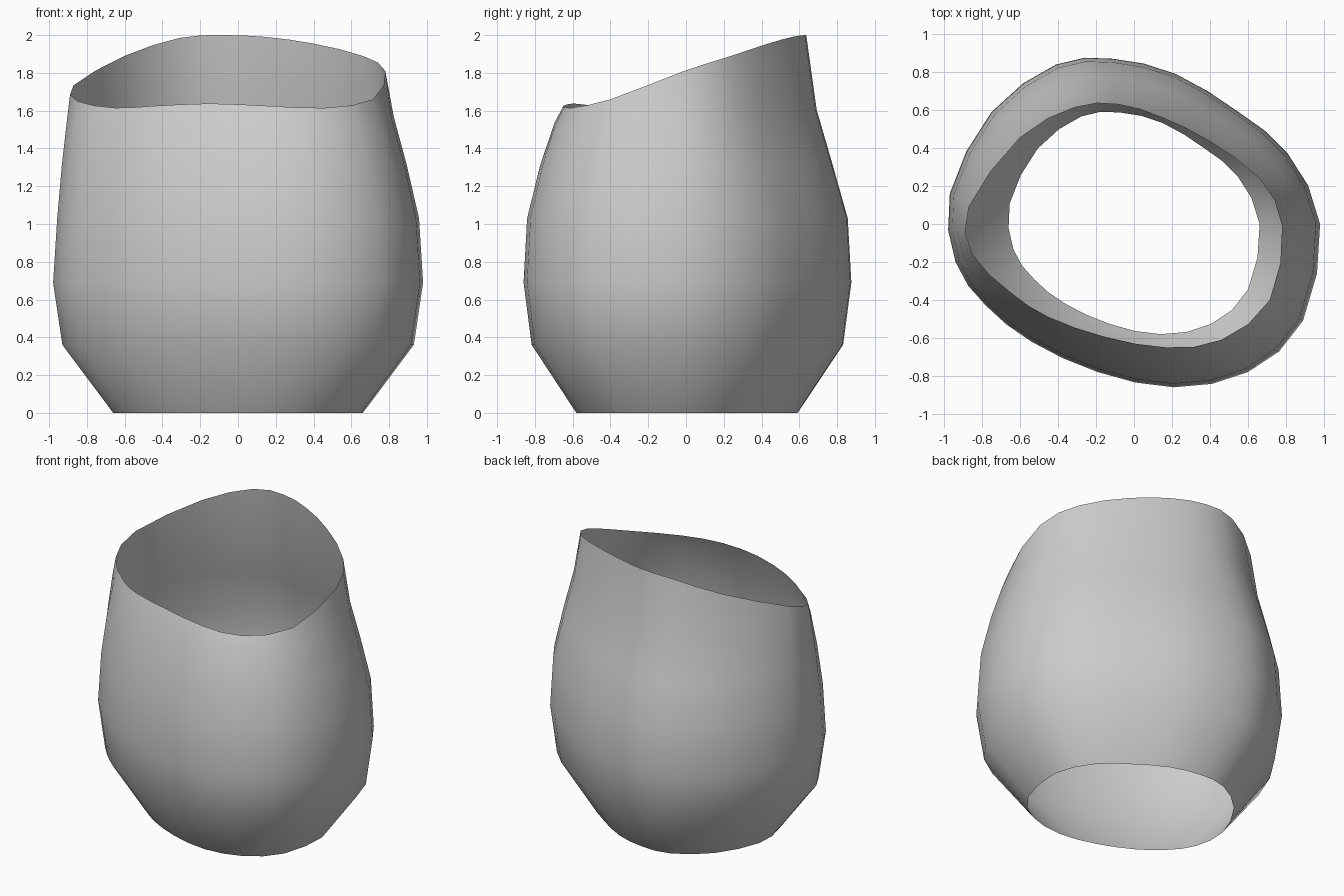
import bpy
import bmesh
from mathutils import Vector

default_cube = bpy.data.objects.get("Cube")
if default_cube:
    bpy.data.objects.remove(default_cube, do_unlink=True)


def closed_curve(points):
    """Return the control points plus one smooth midpoint after each of them."""
    points = [Vector(p) for p in points]
    count = len(points)
    result = []
    for i, point in enumerate(points):
        before, after, beyond = points[i - 1], points[(i + 1) % count], points[(i + 2) % count]
        result += [point, (point + after) * 0.5625 - (before + beyond) * 0.0625]
    return result


def make_material(name, colour):
    material = bpy.data.materials.new(name)
    material.use_nodes = True
    material.diffuse_color = colour
    shader = next(n for n in material.node_tree.nodes if n.type == 'BSDF_PRINCIPLED')
    shader.inputs["Base Color"].default_value = colour
    return material


# Widest outline of the body, counter-clockwise from the left side
belly = closed_curve([
    (.98, 0, 0), (.81, .37, 0), (.55, .59, 0), (.22, .79, 0), (-.11, .87, 0),
    (-.41, .84, 0), (-.75, .59, 0), (-.97, .16, 0), (-.94, -.2, 0), (-.78, -.43, 0),
    (-.54, -.62, 0), (-.19, -.78, 0), (.21, -.86, 0), (.6, -.78, 0), (.89, -.51, 0)])

# Slanted top opening, high at the back and low at the front
rim = closed_curve([
    (.78, -.01, 1.81), (.66, .24, 1.89), (.4, .435, 1.955), (.15, .56, 1.99), (-.08, .63, 2),
    (-.31, .615, 1.985), (-.6, .455, 1.89), (-.87, .09, 1.735), (-.85, -.16, 1.65),
    (-.65, -.36, 1.615), (-.45, -.49, 1.625), (-.15, -.595, 1.638), (.17, -.65, 1.625),
    (.46, -.61, 1.615), (.715, -.4, 1.66)])

# Lower rings are scaled outlines
rings = []
for height, scale in [(0, .675), (.36, .95), (.69, 1), (1.03, .978)]:
    rings.append([Vector((p.x * scale, p.y * scale, height)) for p in belly])

# Upper rings blend towards the rim
shoulder = rings[-1]
for blend, height, tilt in [(.36, 1.31, 0), (.75, 1.53, .2)]:
    ring = []
    for low, high in zip(shoulder, rim):
        point = low.lerp(high, blend)
        point.z = height + tilt * (high.z - 1.62)
        ring.append(point)
    rings.append(ring)
rings.append(rim)

# Open shell joining all the rings
bm = bmesh.new()
loops = [[bm.verts.new(point) for point in ring] for ring in rings]
for lower, upper in zip(loops, loops[1:]):
    for i in range(len(lower)):
        j = (i + 1) % len(lower)
        face = bm.faces.new((lower[i], lower[j], upper[j], upper[i]))
        face.smooth = True

mesh = bpy.data.meshes.new("open_shell")
bm.to_mesh(mesh)
bm.free()
mesh.materials.append(make_material("plain grey", (.6, .6, .6, 1)))
shell = bpy.data.objects.new("open_shell", mesh)
bpy.context.collection.objects.link(shell)
